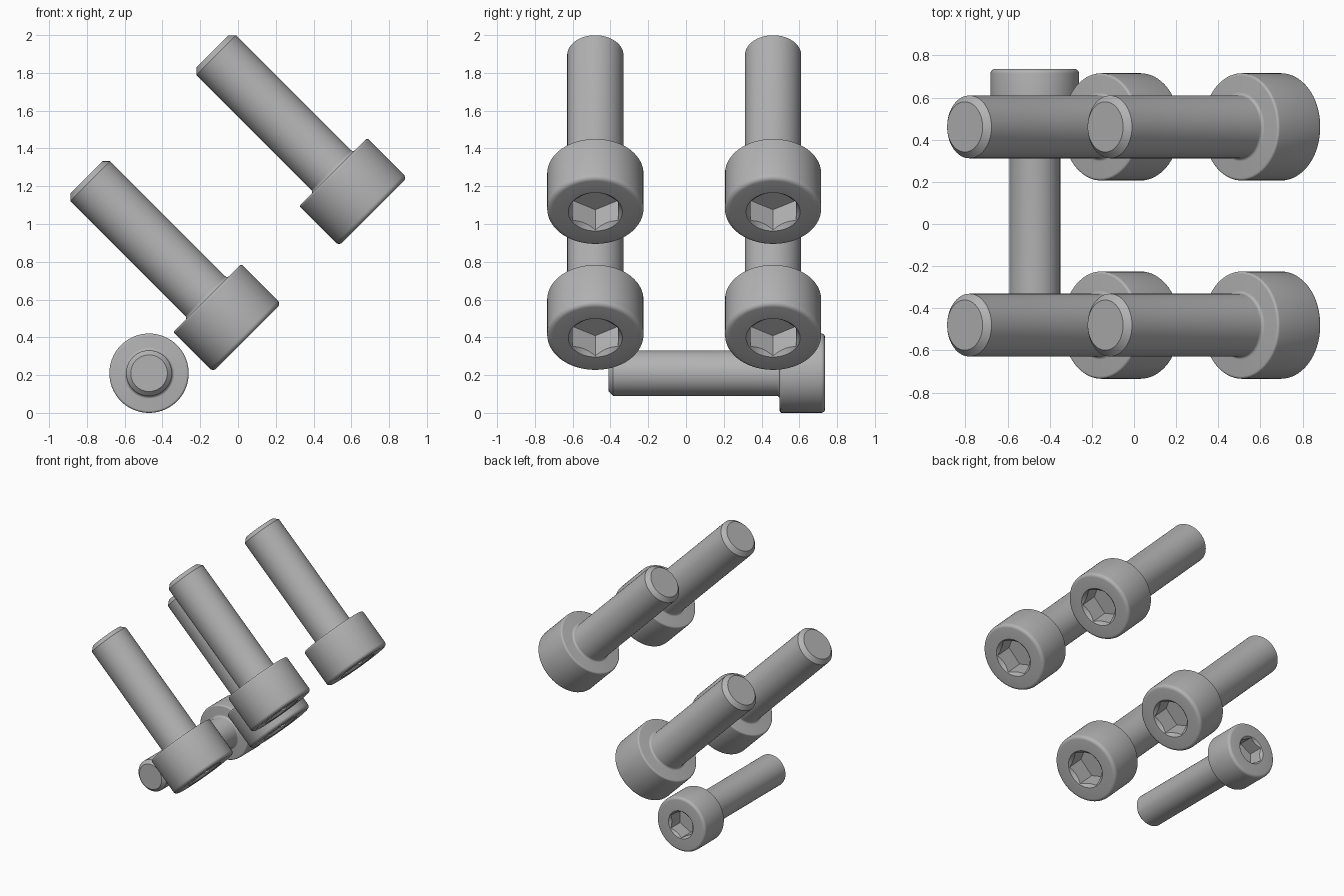
import bpy, bmesh
from math import sin, cos, pi, radians
from mathutils import Matrix, Vector

if "Cube" in bpy.data.objects:
    bpy.data.objects.remove(bpy.data.objects["Cube"], do_unlink=True)

steel = bpy.data.materials.new("steel_grey")
steel.use_nodes = True
GREY = (0.45, 0.45, 0.45, 1)
steel.diffuse_color = GREY
steel.node_tree.nodes["Principled BSDF"].inputs["Base Color"].default_value = GREY


def arc(cx, cz, r, start, end, steps=5):
    """Points of a rounded corner in the radius/height plane."""
    angles = [radians(start + (end - start) * i / steps) for i in range(steps + 1)]
    return [(cx + r * cos(a), cz + r * sin(a)) for a in angles]


def add_object(name, bm):
    bmesh.ops.recalc_face_normals(bm, faces=bm.faces)
    mesh = bpy.data.meshes.new(name)
    bm.to_mesh(mesh)
    bm.free()
    obj = bpy.data.objects.new(name, mesh)
    bpy.context.collection.objects.link(obj)
    return obj


def lathe(name, profile, sides=72):
    """Revolve a profile that starts and ends on the axis."""
    bm = bmesh.new()
    verts = [bm.verts.new((r, 0, z)) for r, z in profile]
    edges = [bm.edges.new(pair) for pair in zip(verts, verts[1:])]
    bmesh.ops.spin(bm, geom=verts + edges, cent=(0, 0, 0), axis=(0, 0, 1),
                   angle=2 * pi, steps=sides, use_merge=True)
    bmesh.ops.remove_doubles(bm, verts=bm.verts, dist=1e-5)
    return add_object(name, bm)


def prism(name, sides, r_low, r_high, low, high):
    bm = bmesh.new()
    bmesh.ops.create_cone(bm, cap_ends=True, segments=sides, radius1=r_low,
                          radius2=r_high, depth=high - low,
                          matrix=Matrix.Translation((0, 0, (low + high) / 2)))
    # put a corner on the local x axis
    first = max(bm.verts, key=lambda v: v.co.x).co
    turn = Vector((1, 0)).angle_signed(Vector((first.x, first.y)))
    bmesh.ops.rotate(bm, verts=bm.verts, matrix=Matrix.Rotation(turn, 3, 'Z'))
    return add_object(name, bm)


def cut(obj, cutter):
    cutter.hide_render = True
    mod = obj.modifiers.new("socket_cut", 'BOOLEAN')
    mod.operation = 'DIFFERENCE'
    mod.solver = 'EXACT'
    mod.object = cutter
    bpy.context.view_layer.objects.active = obj
    bpy.ops.object.modifier_apply(modifier=mod.name)
    bpy.data.objects.remove(cutter, do_unlink=True)


def screw(name, shaft_r, length, head_r, head_h, hex_r, depth):
    """Socket head screw along z, with the head underside at the origin."""
    bevel, rim, neck, edge = shaft_r * 0.2, 0.012, 0.015, head_r * 0.1
    profile = [(0, -length), (shaft_r - bevel, -length), (shaft_r, -length + bevel)]
    profile += arc(shaft_r + neck, -neck, neck, 180, 90)
    profile += arc(head_r - rim, rim, rim, -90, 0)
    profile += arc(head_r - edge, head_h - edge, edge, 0, 90)
    profile += [(0, head_h)]
    obj = lathe(name, profile)
    # hexagonal socket with a countersunk mouth
    cut(obj, prism("hex_cutter", 6, hex_r, hex_r, head_h - depth, head_h + 0.1))
    mouth, slope = hex_r * 1.03, hex_r * 0.24
    cut(obj, prism("mouth_cutter", 72, mouth - slope, mouth + slope,
                   head_h - slope, head_h + slope))
    obj.data.materials.clear()
    obj.data.materials.append(steel)
    for face in obj.data.polygons:
        face.material_index = 0
    bpy.ops.object.select_all(action='DESELECT')
    obj.select_set(True)
    bpy.context.view_layer.objects.active = obj
    bpy.ops.object.shade_smooth_by_angle(angle=radians(30))
    return obj


# Four large screws, tilted with the heads low on the left
large = screw("large_screw", 0.149, 0.905, 0.255, 0.298, 0.139, 0.155)
tilt = Matrix.Rotation(radians(135), 4, 'Y')
for level, (x, z) in {"upper": (0.504, 1.275), "lower": (-0.163, 0.608)}.items():
    for side, y in {"front": -0.48, "back": 0.461}.items():
        copy = large.copy()
        copy.name = f"{level}_{side}_screw"
        bpy.context.collection.objects.link(copy)
        copy.matrix_world = Matrix.Translation((x, y, z)) @ tilt
bpy.data.objects.remove(large, do_unlink=True)

# Small screw lying flat, head to the back
small = screw("small_screw", 0.121, 0.906, 0.21, 0.24, 0.104, 0.12)
small.matrix_world = (Matrix.Translation((-0.471, 0.496, 0.21))
                      @ Matrix.Rotation(radians(-90), 4, 'X')
                      @ Matrix.Rotation(radians(90), 4, 'Z'))
